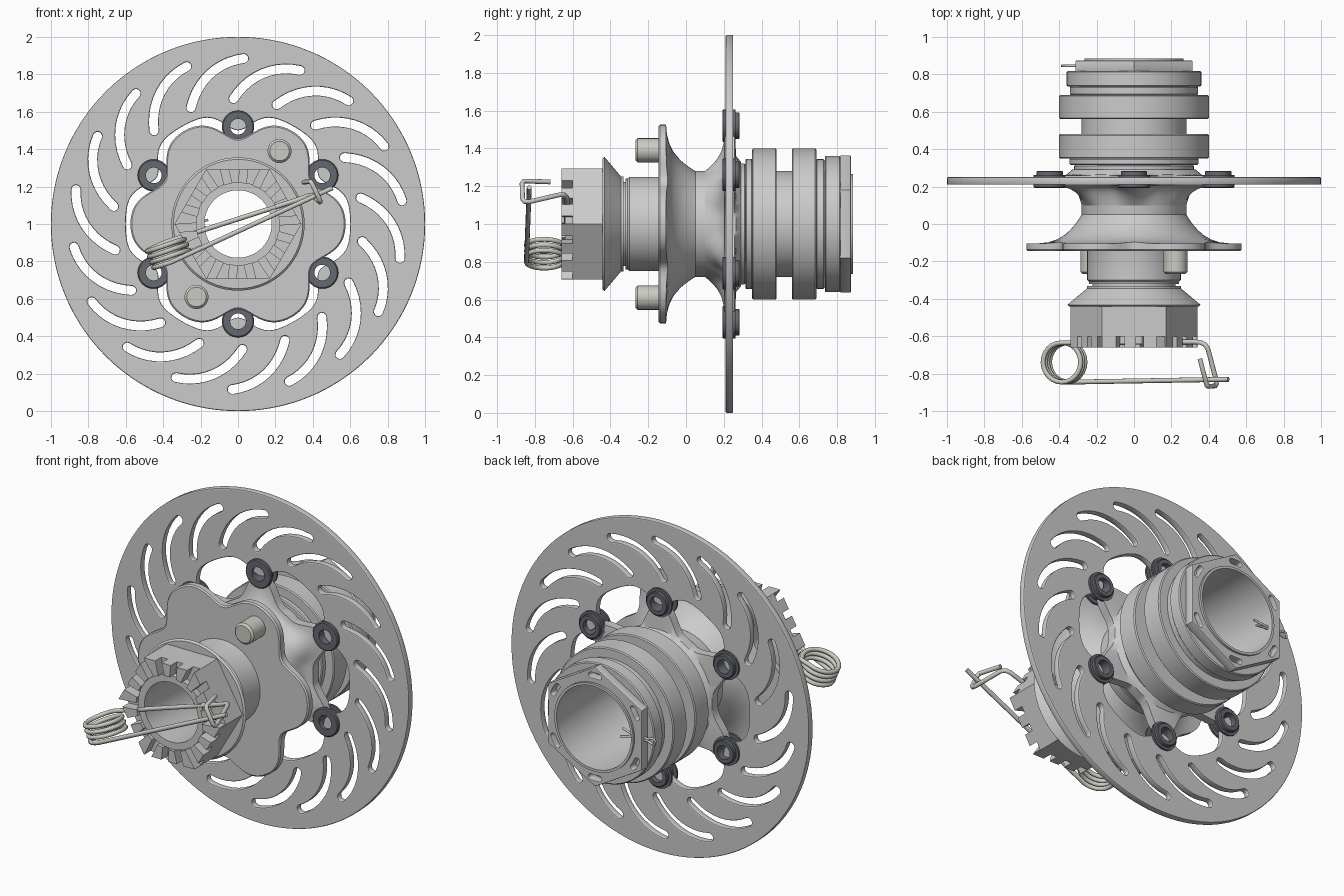
import bpy, bmesh
from math import sin, cos, pi, radians, tau
from mathutils import Matrix, Vector

if "Cube" in bpy.data.objects:
    bpy.data.objects.remove(bpy.data.objects["Cube"])

def material(name, c):
    m = bpy.data.materials.new(name)
    m.diffuse_color = (*c, 1)
    m.use_nodes = True
    m.node_tree.nodes["Principled BSDF"].inputs["Base Color"].default_value = m.diffuse_color
    return m

DARK = material("dark_steel", (0.13, 0.14, 0.16))
WIRE = material("wire_steel", (0.6, 0.6, 0.55))
BOLTS = [radians(30 + 60 * k) for k in range(6)]

def finish(ob, mat=None, angle=32):
    """Apply curves/modifiers, shade and colour."""
    bpy.ops.object.select_all(action='DESELECT')
    ob.select_set(True)
    bpy.context.view_layer.objects.active = ob
    bpy.ops.object.convert(target='MESH')
    bpy.ops.object.shade_smooth_by_angle(angle=radians(angle))
    if mat:
        ob.data.materials.clear()
        ob.data.materials.append(mat)
    return ob

def from_bm(name, bm):
    bmesh.ops.recalc_face_normals(bm, faces=bm.faces)
    me = bpy.data.meshes.new(name)
    bm.to_mesh(me)
    bm.free()
    ob = bpy.data.objects.new(name, me)
    bpy.context.collection.objects.link(ob)
    return ob

def turned(name, prof, n=96, at=(0, 1), mat=None):
    """Closed (r, y) section swept about the y axis; prof may depend on the angle."""
    bm = bmesh.new()
    rows = []
    for i in range(n):
        t = tau * i / n
        rows.append([bm.verts.new((at[0] + r * cos(t), y, at[1] + r * sin(t)))
                     for r, y in (prof(t) if callable(prof) else prof)])
    for a, b in zip(rows, rows[1:] + rows[:1]):
        for j in range(len(a)):
            k = (j + 1) % len(a)
            bm.faces.new((a[j], a[k], b[k], b[j]))
    return finish(from_bm(name, bm), mat)

def plate(name, loops, y0, y1, bevel=0.006):
    """Flat plate with holes, from 2D outlines in the x-z plane."""
    cu = bpy.data.curves.new(name, 'CURVE')
    cu.dimensions, cu.fill_mode = '2D', 'BOTH'
    cu.extrude, cu.bevel_depth, cu.offset = (y1 - y0) / 2 - bevel, bevel, -bevel
    cu.bevel_resolution = 1
    for lp in loops:
        s = cu.splines.new('POLY')
        s.points.add(len(lp) - 1)
        for p, (x, y) in zip(s.points, lp):
            p.co = (x, y, 0, 1)
        s.use_cyclic_u = True
    ob = bpy.data.objects.new(name, cu)
    ob.location, ob.rotation_euler = (0, (y0 + y1) / 2, 1), (pi / 2, 0, 0)
    bpy.context.collection.objects.link(ob)
    return finish(ob)

def wire(name, pts, r):
    cu = bpy.data.curves.new(name, 'CURVE')
    cu.dimensions, cu.bevel_depth, cu.bevel_resolution = '3D', r, 3
    cu.use_fill_caps = True
    s = cu.splines.new('POLY')
    s.points.add(len(pts) - 1)
    for p, c in zip(s.points, pts):
        p.co = (*c, 1)
    ob = bpy.data.objects.new(name, cu)
    bpy.context.collection.objects.link(ob)
    return finish(ob, WIRE, 50)

def cut(ob, bm):
    tool = from_bm("cutter", bm)
    tool.hide_render = True
    m = ob.modifiers.new("cut", 'BOOLEAN')
    m.operation, m.object, m.solver = 'DIFFERENCE', tool, 'EXACT'
    finish(ob)
    bpy.data.objects.remove(tool)

def loop(fn, n):
    return [(fn(tau * i / n) * cos(tau * i / n), fn(tau * i / n) * sin(tau * i / n)) for i in range(n)]

def slot(polar_pts, hw):
    """Round-ended slot along a quadratic through three (r, angle) points."""
    (r0, a0), (r1, a1), (r2, a2) = polar_pts
    line = []
    for i in range(11):
        t = i / 10
        w = ((1 - t) * (1 - 2 * t), 4 * t * (1 - t), t * (2 * t - 1))
        r, a = r0 * w[0] + r1 * w[1] + r2 * w[2], a0 * w[0] + a1 * w[1] + a2 * w[2]
        line.append(Vector((r * cos(a), r * sin(a))))
    side, back = [], []
    for i, p in enumerate(line):
        d = (line[min(i + 1, 10)] - line[max(i - 1, 0)]).normalized() * hw
        side.append(p + Vector((-d.y, d.x)))
        back.append(p - Vector((-d.y, d.x)))
    def cap(c, frm):
        v = frm - c
        return [c + Matrix.Rotation(-pi * k / 6, 2) @ v for k in range(1, 6)]
    back.reverse()
    return [tuple(p) for p in side + cap(line[-1], side[-1]) + back + cap(line[0], back[-1])]

# Brake disc: scalloped centre, bobbin holes on the inner edge, curved slots
def bump(t):
    return (1 - cos(6 * t)) / 2          # 1 at the bobbins, 0 between

loops = [loop(lambda t: 1.0, 144), loop(lambda t: 0.6 - 0.1 * bump(t) ** 3, 180)]
for k in range(18):
    a = radians(88 + 20 * k)
    loops.append(slot([(0.885, a), (0.815, a + radians(12.6)), (0.67, a + radians(24))], 0.024))
plate("brake_disc", loops, 0.21, 0.25)

# Six-armed disc carrier, flaring out of the hub
def carrier(t):
    R = 0.36 + 0.155 * bump(t) ** 2
    front = [(0.28 + (R - 0.28) * s, 0.10 + 0.105 * (1 - (1 - s) ** 3)) for s in (0, .08, .18, .3, .45, .7, 1)]
    return [(0.26, 0.10)] + front + [(R, 0.258), (0.36, 0.265), (0.33, 0.29), (0.26, 0.29)]

arms = turned("disc_carrier", carrier, 144)
bm = bmesh.new()
for a in BOLTS:
    bmesh.ops.create_cone(bm, cap_ends=True, segments=24, radius1=0.055, radius2=0.055, depth=0.4,
                          matrix=Matrix.Translation((0.52 * cos(a), 0.2, 1 + 0.52 * sin(a))) @ Matrix.Rotation(pi / 2, 4, 'X'))
cut(arms, bm)

# Disc bobbins
for i, a in enumerate(BOLTS):
    turned(f"bobbin_{i}", [(0.042, 0.192), (0.08, 0.192), (0.086, 0.197), (0.086, 0.21), (0.062, 0.21),
                           (0.062, 0.25), (0.086, 0.25), (0.086, 0.262), (0.07, 0.262), (0.07, 0.28),
                           (0.065, 0.284), (0.042, 0.284)], 32, (0.52 * cos(a), 1 + 0.52 * sin(a)), DARK)

# Hollow hub spindle
turned("hub_spindle", [(0.18, -0.64), (0.222, -0.64), (0.222, -0.32), (0.24, -0.32), (0.24, -0.31), (0.25, -0.30),
                       (0.25, -0.13), (0.28, -0.02), (0.28, 0.30), (0.28, 0.85), (0.265, 0.86), (0.265, 0.885),
                       (0.25, 0.885), (0.25, 0.1), (0.18, -0.1)])

# Lobed wheel flange with a flared back
def flange(t):
    R = 0.525 + 0.06 * cos(6 * t) - 0.01 * cos(12 * t)
    back = [(0.28 + (R - 0.28) * s) for s in (1, .8, .6, .45, .3, .2, .1, .04, 0)]
    return [(0.24, -0.145), (R - 0.008, -0.145), (R, -0.137)] + \
        [(r, -0.105 + 0.155 * max(0, 1 - (r - 0.28) / 0.29) ** 3.2) for r in back] + [(0.24, 0.05)]
turned("wheel_flange", flange, 144)

# Drive studs
for name, s in (("upper_stud", 1), ("lower_stud", -1)):
    turned(name, [(0.001, -0.268), (0.052, -0.268), (0.064, -0.256), (0.064, -0.13), (0.001, -0.13)],
           32, (0.222 * s, 1 + 0.39 * s), WIRE)

# Castellated front nut with cone seat
def hex_nut(t):
    h = 0.294 / cos((t % (pi / 3)) - pi / 6)
    return [(0.222, -0.66), (h, -0.66), (h, -0.43), (0.222, -0.43)]

nut = turned("front_nut", hex_nut)
bm = bmesh.new()
for k in range(18):
    bmesh.ops.create_cube(bm, size=1, matrix=Matrix.Translation((0, -0.66, 1)) @
                          Matrix.Rotation(-radians(24 + 20 * k), 4, 'Y') @
                          Matrix.Translation((0.31, 0, 0)) @ Matrix.Diagonal((0.2, 0.12, 0.042, 1)))
cut(nut, bm)
turned("nut_cone", [(0.222, -0.442), (0.345, -0.442), (0.356, -0.432), (0.252, -0.345), (0.252, -0.33), (0.222, -0.33)])

# Rear bearings, spacers and collar
for name, r, y0, y1 in (("inner_shoulder", 0.32, 0.28, 0.315), ("inner_spacer", 0.345, 0.315, 0.352),
                        ("inner_bearing", 0.4, 0.35, 0.48), ("outer_bearing", 0.4, 0.56, 0.69),
                        ("outer_spacer", 0.343, 0.688, 0.735), ("rear_collar", 0.36, 0.735, 0.818)):
    c = 0.006
    turned(name, [(0.27, y0), (r - c, y0), (r, y0 + c), (r, y1 - c), (r - c, y1), (0.27, y1)])

# Rear hex nut with six slotted holes
hexagon = [(0.362 * cos(a), 0.362 * sin(a)) for a in BOLTS]
loops = [hexagon, loop(lambda t: 0.264, 96)]
for a in BOLTS:
    loops.append(slot([(0.31, a - 0.09), (0.31, a), (0.31, a + 0.09)], 0.016))
plate("rear_nut", loops, 0.815, 0.873, 0.004)

# Spring clip: u runs along the clip, v is the coil axis
U, V = Vector((cos(radians(22)), 0, sin(radians(22)))), Vector((-sin(radians(22)), 0, cos(radians(22))))
def clip(u, y, v):
    return U * u + V * v + Vector((0, y, 1))
pts = [clip(0.54, -0.83, -0.01)]
for i in range(85):
    a = 7 * pi * i / 84
    pts.append(clip(-0.40 - 0.105 * sin(a), -0.74 - 0.105 * cos(a), -0.055 + 0.11 * i / 84))
pts += [clip(*p) for p in ((0.35, -0.63, 0.0), (0.385, -0.633, 0), (0.41, -0.645, 0), (0.425, -0.67, -0.005),
                           (0.45, -0.83, -0.055), (0.453, -0.855, -0.055), (0.453, -0.865, -0.04),
                           (0.448, -0.868, 0.05), (0.445, -0.86, 0.065), (0.41, -0.72, 0.075))]
wire("spring_clip", pts, 0.013)

# Rear split pin
for name, s in (("split_pin_upper", 1), ("split_pin_lower", -1)):
    wire(name, [(-0.385, 0.845, 1), (-0.38, 0.845, 1 + 0.016 * s), (-0.36, 0.845, 1 + 0.016 * s),
                (-0.34, 0.845, 1 + 0.006 * s), (-0.23, 0.845, 1 + 0.006 * s), (-0.16, 0.845 - 0.01 * s, 1 + 0.022 * s)], 0.007)
